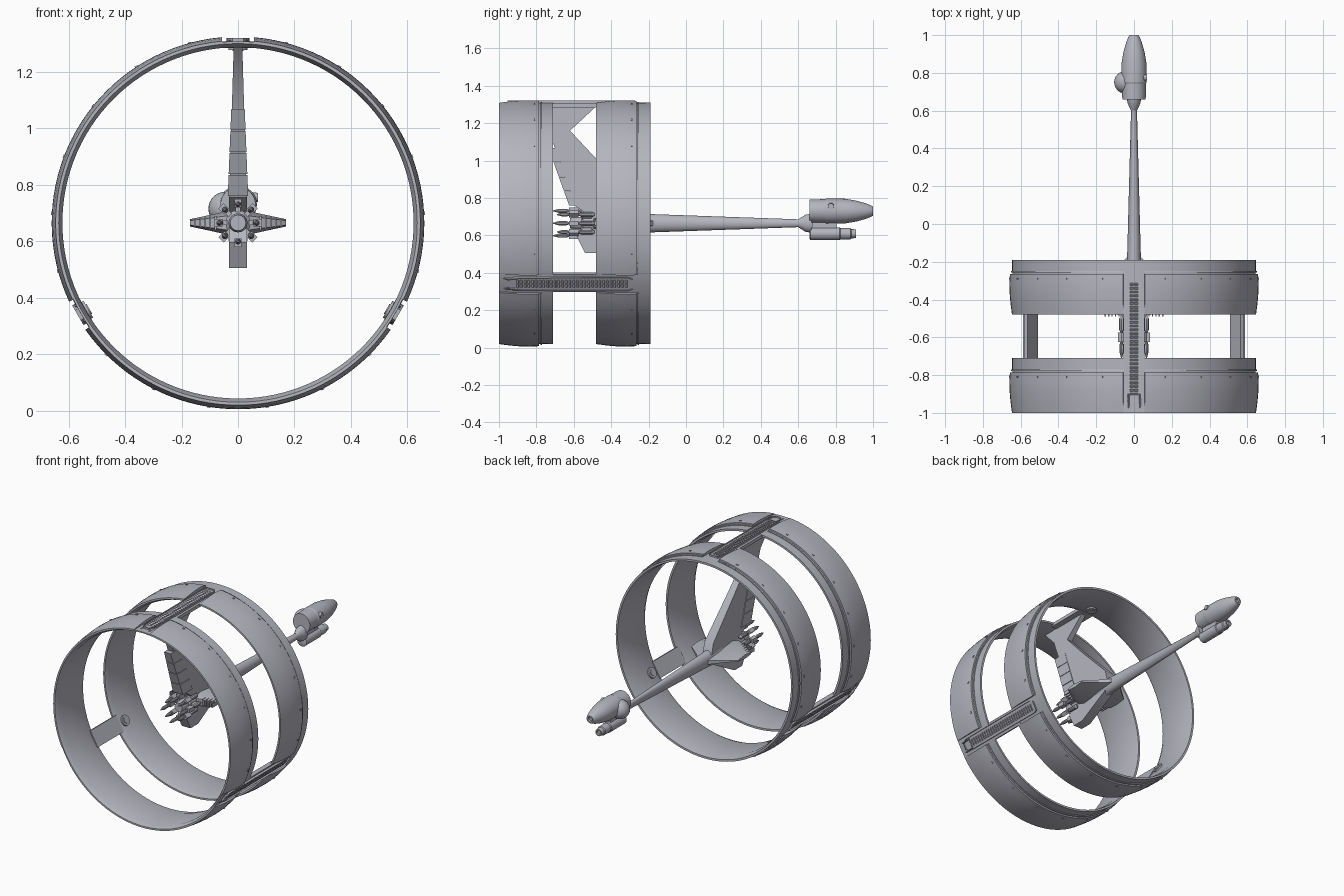
import bpy, bmesh
from math import sin, cos, pi, radians
from mathutils import Matrix, Vector

cube = bpy.data.objects.get("Cube")
if cube:
    bpy.data.objects.remove(cube)

AXIS = Matrix.Translation((0, 0, 0.665))      # every part is built around the ring axis
SPOKES = (0, 120, 240)

hull = bpy.data.materials.new("hull_grey")
hull.use_nodes = True
hull.diffuse_color = (0.46, 0.46, 0.52, 1)
hull.node_tree.nodes["Principled BSDF"].inputs["Base Color"].default_value = hull.diffuse_color


def finish(name, bm, matrix=Matrix()):
    """Turn a bmesh into an object, smooth but with sharp edges kept."""
    bmesh.ops.recalc_face_normals(bm, faces=bm.faces[:])
    for f in bm.faces:
        f.smooth = True
    for e in bm.edges:
        e.smooth = len(e.link_faces) == 2 and e.calc_face_angle(0) < 0.5
    mesh = bpy.data.meshes.new(name)
    bm.to_mesh(mesh)
    bm.free()
    mesh.materials.append(hull)
    ob = bpy.data.objects.new(name, mesh)
    ob.matrix_world = AXIS @ matrix
    bpy.context.collection.objects.link(ob)
    return ob


def loft(bm, sections, closed=False):
    """Skin matching cross-sections, capping the ends of an open run."""
    rows = [[bm.verts.new(p) for p in s] for s in sections]
    pairs = list(zip(rows, rows[1:]))
    if closed:
        pairs.append((rows[-1], rows[0]))
    else:
        bm.faces.new(rows[0])
        bm.faces.new(rows[-1])
    n = len(rows[0])
    for a, b in pairs:
        for i in range(n):
            j = (i + 1) % n
            bm.faces.new((a[i], a[j], b[j], b[i]))


def lathe(bm, profile, at=(0, 0), sides=24, flat=1.0):
    """Body of revolution along y; the profile is (y, radius), flat scales its width."""
    turn = [2 * pi * i / sides for i in range(sides)]
    loft(bm, [[(at[0] + r * flat * cos(t), y, at[1] + r * sin(t)) for t in turn] for y, r in profile])


def box(bm, centre, size, matrix=Matrix()):
    m = matrix @ Matrix.Translation(centre) @ Matrix.Diagonal((*size, 1))
    bmesh.ops.create_cube(bm, size=1, matrix=m)


def arc(bm, profile, start, end, steps, closed=False):
    """Sweep a (y, radius) profile about the axis, degrees measured from the top."""
    count = steps if closed else steps + 1
    angles = [radians(start + (end - start) * i / steps) for i in range(count)]
    loft(bm, [[(r * sin(a), y, r * cos(a)) for y, r in profile] for a in angles], closed)


def plate(bm, outline, width):
    """Side profile in (y, z) given a half width that depends on z."""
    loft(bm, [[(s * width(z), y, z) for y, z in outline] for s in (-1, 1)])


def spin(deg):
    return Matrix.Rotation(radians(deg), 4, 'Y')


# Two rings: an inner band and three outer shells parted at the spokes
for label, y0 in (("front", -1.0), ("rear", -0.48)):
    bm = bmesh.new()
    band = [(0, 0.635), (0, 0.643), (0.29, 0.645), (0.29, 0.632), (0.24, 0.622), (0.03, 0.622)]
    arc(bm, [(y0 + y, r) for y, r in band], 0, 360, 120, closed=True)
    finish(label + "_ring_band", bm)
    bm = bmesh.new()
    shell = [(0, 0.64), (0, 0.646), (0.06, 0.654), (0.12, 0.659), (0.17, 0.66), (0.215, 0.657), (0.215, 0.64)]
    for s in SPOKES:
        arc(bm, [(y0 + y, r) for y, r in shell], s + 5, s + 115, 36)
    finish(label + "_ring_shells", bm)
    # Thin lip by the step and small bolts
    bm = bmesh.new()
    lip = [(0.222, 0.64), (0.222, 0.652), (0.23, 0.65), (0.23, 0.64)]
    for s in SPOKES:
        arc(bm, [(y0 + y, r) for y, r in lip], s + 5, s + 115, 36)
        for k in range(6):
            box(bm, (0, y0 + 0.19, 0.658), (0.012, 0.008, 0.01), spin(s + 15 + 18 * k))
    finish(label + "_ring_trim", bm)

# Three spokes joining the rings, each with a louvred tray
for label, s in zip(("top", "left", "right"), SPOKES):
    m = spin(s)
    bm = bmesh.new()
    box(bm, (0, -0.595, 0.631), (0.11, 0.27, 0.022))
    finish(label + "_bridge", bm, m)

    bm = bmesh.new()
    half = [(0.02, -0.955), (0.038, -0.92), (0.04, -0.31), (0.03, -0.285)]
    outline = half + [(-x, y) for x, y in reversed(half)]
    loft(bm, [[(x, y, z) for x, y in outline] for z in (0.632, 0.655)])
    bm.faces.ensure_lookup_table()
    top = max(bm.faces, key=lambda f: f.calc_center_median().z)
    bmesh.ops.inset_region(bm, faces=[top], thickness=0.014)
    bmesh.ops.translate(bm, verts=top.verts[:], vec=(0, 0, -0.01))
    finish(label + "_tray", bm, m)

    bm = bmesh.new()
    tilt = Matrix.Rotation(radians(35), 4, 'X')
    for i in range(30):
        for x in (-0.012, 0.012):
            place = Matrix.Translation((x, -0.9 + 0.02 * i, 0.647))
            box(bm, (0, 0, 0), (0.018, 0.012, 0.005), place @ tilt)
    finish(label + "_louvres", bm, m)

    # Pointed front horns of the tray
    bm = bmesh.new()
    for x in (-0.03, 0.03):
        loft(bm, [[(x - 0.008, y, 0.64), (x + 0.008, y, 0.64), (x, y, 0.64 + h)]
                  for y, h in ((-0.975, 0.003), (-0.9, 0.014))])
    finish(label + "_tray_horns", bm, m)

    # Round port on the inner side
    bm = bmesh.new()
    for r, h in ((0.034, 0.012), (0.02, 0.02)):
        bmesh.ops.create_cone(bm, cap_ends=True, segments=20, radius1=r, radius2=r, depth=h,
                              matrix=Matrix.Translation((0, -0.41, 0.618)))
    finish(label + "_inner_port", bm, m)

# Swept pylon from the top spoke to the central body
bm = bmesh.new()
pylon = [(-0.84, 0.625), (-0.75, 0.53), (-0.7, 0.4), (-0.59, 0.09), (-0.5, 0.03), (-0.22, 0.03),
         (-0.24, 0.1), (-0.48, 0.345), (-0.62, 0.495), (-0.48, 0.625)]
plate(bm, pylon, lambda z: 0.034 - 0.03 * z)
finish("pylon", bm)

# Stepped armour along the leading edge of the pylon
bm = bmesh.new()
for i in range(4):
    low, high = 0.095 + 0.078 * i, 0.169 + 0.078 * i
    edge = lambda z: -0.625 - 0.36 * (z - 0.095)
    plate(bm, [(edge(low), low), (edge(high), high), (edge(high) + 0.1, high), (edge(low) + 0.1, low)],
          lambda z: 0.04 - 0.04 * z)
finish("pylon_armour", bm)

# Lower fin
bm = bmesh.new()
plate(bm, [(-0.585, -0.07), (-0.54, -0.16), (-0.46, -0.16), (-0.24, -0.04), (-0.3, 0), (-0.55, 0)],
      lambda z: 0.032)
finish("lower_fin", bm)

# Central body and the long tail boom
bm = bmesh.new()
lathe(bm, [(-0.52, 0.04), (-0.5, 0.055), (-0.3, 0.057), (-0.19, 0.049), (0.6, 0.021),
           (0.64, 0.046), (0.67, 0.05)], flat=0.75)
finish("body_and_boom", bm)

# Stub wings
for label, s in (("left", 1), ("right", -1)):
    bm = bmesh.new()
    sections = []
    for x, front, back, h in ((0.02, -0.5, -0.16, 0.046), (0.09, -0.48, -0.23, 0.03), (0.17, -0.43, -0.3, 0.013)):
        sections.append([(s * x, front, -h * 0.6), (s * x, front, h * 0.6), (s * x, front + 0.06, h),
                         (s * x, back, h * 0.3), (s * x, back, -h * 0.3), (s * x, front + 0.06, -h)])
    loft(bm, sections)
    finish(label + "_stub_wing", bm)
    bm = bmesh.new()
    for i in range(5):
        box(bm, (s * (0.08 + 0.018 * i), -0.43, 0), (0.006, 0.12, 0.05 - 0.006 * i))
    finish(label + "_wing_ribs", bm)

# Launcher hub with eight pointed tubes
bm = bmesh.new()
lathe(bm, [(-0.62, 0.014), (-0.62, 0.028), (-0.59, 0.034), (-0.56, 0.034), (-0.55, 0.045), (-0.49, 0.045)], sides=16)
finish("launcher_hub", bm)
for i in range(8):
    m = spin(45 * i)
    bm = bmesh.new()
    reach = 0.02 * (i % 2)
    lathe(bm, [(-0.71 + reach, 0.003), (-0.68 + reach, 0.011), (-0.64, 0.011), (-0.63, 0.008), (-0.57, 0.008),
               (-0.56, 0.013), (-0.5, 0.013), (-0.49, 0.007)], at=(0, 0.066), sides=10)
    box(bm, (0, -0.6, 0.07), (0.026, 0.05, 0.03))
    box(bm, (0, -0.53, 0.045), (0.016, 0.05, 0.04))
    finish("launch_tube_%d" % (i + 1), bm, m)

# Tail pod: main shell, lower pod, side dome and port
bm = bmesh.new()
lathe(bm, [(0.66, 0.05), (0.66, 0.062), (0.745, 0.064), (0.75, 0.067), (0.85, 0.066), (0.91, 0.056),
           (0.96, 0.042), (0.99, 0.03), (1.0, 0.024), (1.0, 0.015), (0.99, 0.012)], at=(0, 0.065), sides=32)
finish("tail_pod", bm)
bm = bmesh.new()
lathe(bm, [(0.66, 0.024), (0.665, 0.034), (0.82, 0.034), (0.825, 0.03), (0.88, 0.03), (0.885, 0.025),
           (0.91, 0.023), (0.91, 0.015), (0.9, 0.013)], at=(0, -0.056), sides=20)
box(bm, (0, 0.74, -0.015), (0.03, 0.13, 0.05))
finish("lower_pod", bm)
bm = bmesh.new()
bmesh.ops.create_uvsphere(bm, u_segments=24, v_segments=14, radius=0.06,
                          matrix=Matrix.Translation((-0.045, 0.75, 0.05)))
finish("side_dome", bm)
bm = bmesh.new()
bmesh.ops.create_cone(bm, cap_ends=True, segments=20, radius1=0.02, radius2=0.016, depth=0.03,
                      matrix=Matrix.Translation((0.055, 0.775, 0.09)) @ Matrix.Rotation(pi / 2, 4, 'Y'))
finish("side_port", bm)
